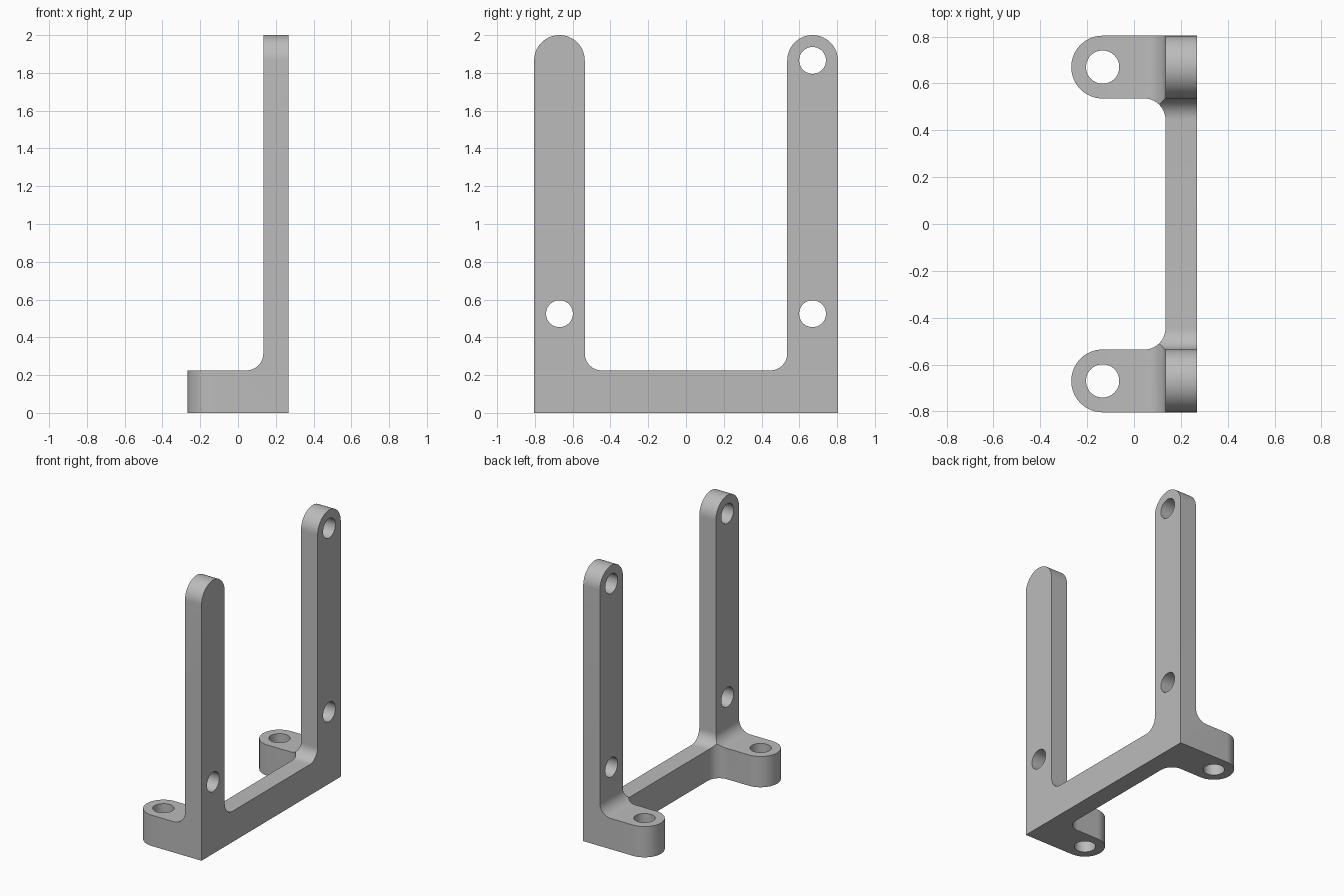
import bpy
import bmesh
from mathutils import Vector, Matrix

cube = bpy.data.objects.get("Cube")
if cube:
    bpy.data.objects.remove(cube, do_unlink=True)

R = 0.134        # lug radius and plate thickness
X = 2 * R        # half depth
Y = 6 * R        # half width
INNER = Y - 2 * R
BASE = 0.225     # base height
FILLET = 0.09
HOLE = 0.071

grey = bpy.data.materials.new("plain grey")
grey.use_nodes = True
COLOUR = (0.5, 0.5, 0.5, 1)
grey.diffuse_color = COLOUR
grey.node_tree.nodes["Principled BSDF"].inputs["Base Color"].default_value = COLOUR


def rounded(corners, steps=14):
    """Outline through (a, b, radius) corners, each rounded by a tangent arc."""
    points = []
    for i, (a, b, radius) in enumerate(corners):
        here = Vector((a, b))
        if not radius:
            points.append(here)
            continue
        u = (Vector(corners[i - 1][:2]) - here).normalized()
        v = (Vector(corners[(i + 1) % len(corners)][:2]) - here).normalized()
        centre = here + (u + v) * radius
        start = -v * radius
        sweep = start.angle_signed(-u * radius)
        for k in range(steps + 1):
            points.append(centre + Matrix.Rotation(-sweep * k / steps, 2) @ start)
    return [p for i, p in enumerate(points) if (p - points[i - 1]).length > 1e-5]


def prism(name, outline, place, depth):
    """Extrude an outline; place maps (a, b, depth) to x, y, z."""
    bm = bmesh.new()
    face = bm.faces.new([bm.verts.new(place(p.x, p.y, depth[0])) for p in outline])
    shift = Vector(place(0, 0, depth[1])) - Vector(place(0, 0, depth[0]))
    side = bmesh.ops.extrude_face_region(bm, geom=[face])
    bmesh.ops.translate(bm, vec=shift,
                        verts=[g for g in side["geom"] if isinstance(g, bmesh.types.BMVert)])
    bmesh.ops.recalc_face_normals(bm, faces=bm.faces)
    mesh = bpy.data.meshes.new(name)
    bm.to_mesh(mesh)
    bm.free()
    mesh.materials.append(grey)
    obj = bpy.data.objects.new(name, mesh)
    bpy.context.collection.objects.link(obj)
    return obj


def combine(target, tool, operation):
    mod = target.modifiers.new(operation.title(), 'BOOLEAN')
    mod.operation, mod.object, mod.solver = operation, tool, 'EXACT'
    bpy.context.view_layer.objects.active = target
    bpy.ops.object.modifier_apply(modifier=mod.name)
    bpy.data.objects.remove(tool, do_unlink=True)


def along_x(a, b, d):
    return (d, a, b)


def along_y(a, b, d):
    return (a, d, b)


def along_z(a, b, d):
    return (a, b, d)


# Upright frame: U shape with round-topped posts
half = [(INNER, BASE, FILLET), (INNER, 2, R), (Y, 2, R), (Y, 0, 0)]
frame = half + [(-a, b, r) for a, b, r in reversed(half)]
bracket = prism("mounting_bracket", rounded(frame), along_x, (-0.5, 0.5))

# Plan: back bar with two round-ended lugs
half = [(R, INNER, FILLET), (-X, INNER, R), (-X, Y, R), (X, Y, 0)]
plan = half + [(a, -b, r) for a, b, r in reversed(half)]
combine(bracket, prism("plan_cutter", rounded(plan), along_z, (-0.2, 2.2)), 'INTERSECT')

# Side profile: thin post filleted into the low lugs
profile = [(-0.5, -0.2, 0), (0.5, -0.2, 0), (0.5, 2.2, 0),
           (R, 2.2, 0), (R, BASE, FILLET), (-0.5, BASE, 0)]
combine(bracket, prism("profile_cutter", rounded(profile), along_y, (-1, 1)), 'INTERSECT')


# Screw holes through the posts and lugs
def hole(a, b, place, depth):
    square = [(a + s * HOLE, b + t * HOLE, HOLE)
              for s, t in ((-1, -1), (1, -1), (1, 1), (-1, 1))]
    combine(bracket, prism("hole_cutter", rounded(square), place, depth), 'DIFFERENCE')


for side in (-1, 1):
    y = side * (Y - R)
    for z in (0.525, 2 - R):
        hole(y, z, along_x, (0, 0.5))
    hole(-R, y, along_z, (-0.2, 0.4))

# Smooth the rounded faces, keep edges sharp
bpy.ops.object.select_all(action='DESELECT')
bracket.select_set(True)
bpy.context.view_layer.objects.active = bracket
bpy.ops.object.shade_smooth_by_angle(angle=0.5)
